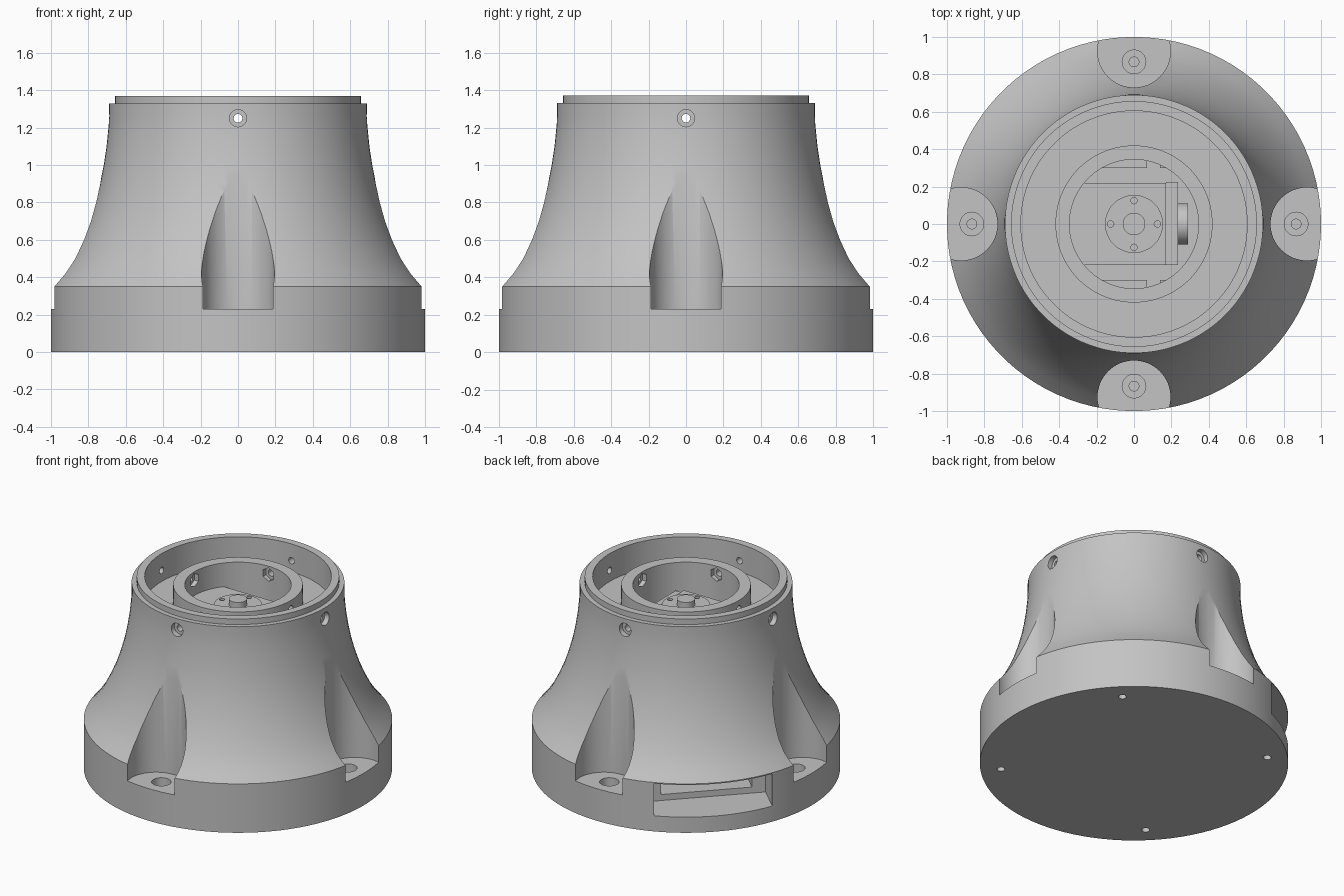
import bpy, bmesh, math
from mathutils import Matrix, Vector

if "Cube" in bpy.data.objects:
    bpy.data.objects.remove(bpy.data.objects["Cube"])

grey = bpy.data.materials.new("plain grey")
grey.diffuse_color = (0.55, 0.55, 0.55, 1)
grey.use_nodes = True
grey.node_tree.nodes["Principled BSDF"].inputs["Base Color"].default_value = grey.diffuse_color
QUARTERS = [math.radians(90 * i) for i in range(4)]
DIAGONALS = [a + math.radians(45) for a in QUARTERS]


def finish(name, bm):
    bmesh.ops.recalc_face_normals(bm, faces=bm.faces)
    me = bpy.data.meshes.new(name)
    bm.to_mesh(me)
    bm.free()
    ob = bpy.data.objects.new(name, me)
    me.materials.append(grey)
    bpy.context.collection.objects.link(ob)
    return ob


def smooth(ob):
    bpy.ops.object.select_all(action='DESELECT')
    ob.select_set(True)
    bpy.context.view_layer.objects.active = ob
    bpy.ops.object.shade_smooth_by_angle(angle=math.radians(30))


def lathe(name, profile, steps=96):
    # Started half a step round so no edge lies on the x or y axis
    bm = bmesh.new()
    t = math.pi / steps
    vs = [bm.verts.new((r * math.cos(t), r * math.sin(t), z)) for r, z in profile]
    es = [bm.edges.new(p) for p in zip(vs, vs[1:])]
    bmesh.ops.spin(bm, geom=vs + es, cent=(0, 0, 0), axis=(0, 0, 1),
                   angle=2 * math.pi, steps=steps)
    bmesh.ops.remove_doubles(bm, verts=bm.verts, dist=1e-4)
    return finish(name, bm)


def rods(name, a, b, r, sides=32, turns=(0,)):
    """Cylinder or prism from a to b, repeated around the z axis."""
    a, b = Vector(a), Vector(b)
    m = Matrix.Translation((a + b) / 2) @ (b - a).to_track_quat('Z', 'Y').to_matrix().to_4x4()
    bm = bmesh.new()
    for t in turns:
        bmesh.ops.create_cone(bm, cap_ends=True, segments=sides, radius1=r, radius2=r,
                              depth=(b - a).length, matrix=Matrix.Rotation(t, 4, 'Z') @ m)
    return finish(name, bm)


def box(name, lo, hi, turn=0):
    lo, hi = Vector(lo), Vector(hi)
    bm = bmesh.new()
    m = (Matrix.Rotation(turn, 4, 'Z') @ Matrix.Translation((lo + hi) / 2)
         @ Matrix.Diagonal((hi - lo).to_4d()))
    bmesh.ops.create_cube(bm, size=1, matrix=m)
    return finish(name, bm)


def volume(me):
    bm = bmesh.new()
    bm.from_mesh(me)
    v = bm.calc_volume(signed=True)
    bm.free()
    return v


def cut(target, cutter):
    """Subtract the cutter, keeping only a result that removed material."""
    cutter.hide_render = True
    before, tool = volume(target.data), volume(cutter.data)
    mod = target.modifiers.new("cut", 'BOOLEAN')
    mod.operation, mod.object = 'DIFFERENCE', cutter
    result = None
    for solver in ('MANIFOLD', 'EXACT', 'FLOAT'):
        mod.solver = solver
        bpy.context.view_layer.update()
        dg = bpy.context.evaluated_depsgraph_get()
        me = bpy.data.meshes.new_from_object(target.evaluated_get(dg))
        if before - tool * 1.01 < volume(me) < before - 1e-7:
            result = me
            break
    target.modifiers.remove(mod)
    if result:
        target.data = result
    bpy.data.objects.remove(cutter)


# Flared housing with top rim, annular groove, inner collar and bore
housing = lathe("housing", [
    (0, .08), (1, .08), (1, .35), (.943, .42), (.89, .5), (.84, .6), (.798, .7),
    (.765, .8), (.738, .9), (.718, 1.0), (.703, 1.1), (.693, 1.2), (.69, 1.26),
    (.69, 1.33), (.657, 1.33), (.657, 1.37), (.605, 1.37), (.605, 1.17),
    (.42, 1.17), (.42, 1.31), (.345, 1.31), (.345, .75), (0, .75)])

# Foot pockets with bolt holes on the four sides
cut(housing, rods("pocket", (.925, 0, .23), (.925, 0, 1.2), .195, 64, QUARTERS))
cut(housing, rods("bolt_head_seat", (.867, 0, .14), (.867, 0, .3), .063, 32, QUARTERS))
cut(housing, rods("bolt_hole", (.867, 0, .09), (.867, 0, .3), .026, 32, QUARTERS))

# Radial screws near the rim, with hexagonal nut seats inside the collar
cut(housing, rods("screw_seat", (.655, 0, 1.25), (.8, 0, 1.25), .046, 32, QUARTERS))
cut(housing, rods("screw_hole", (.3, 0, 1.25), (.8, 0, 1.25), .023, 32, QUARTERS))
cut(housing, rods("nut_seat", (.3, 0, 1.25), (.375, 0, 1.25), .048, 6, QUARTERS))

# Connector recess on the back left, with a deeper opening behind it
back_left = math.radians(136)
cut(housing, box("recess", (.70, -.39, .112), (1.2, .39, .342), back_left))
cut(housing, box("deep_opening", (.45, -.3, .155), (.8, .3, .305), back_left))
smooth(housing)

# Closing plate underneath, with four holes on the diagonals
base_plate = lathe("base_plate", [(0, 0), (1, 0), (1, .08), (0, .08)])
cut(base_plate, rods("plate_hole", (.867, 0, -.1), (.867, 0, .2), .026, 32, DIAGONALS))
smooth(base_plate)

# Motor block and mounting plate inside the bore
box("motor_block", (-.346, -.22, .75), (.17, .22, 1.14))
box("mount_plate", (.17, -.22, .75), (.235, .225, 1.12))
smooth(rods("side_motor", (.235, 0, .95), (.29, 0, .95), .11))
for side in (-1, 1):
    y0, y1 = sorted((side * .30, side * .36))
    box("side_ledge", (-.2, y0, .75), (.07, y1, 1.0))
    box("small_ledge", (.14, y0, .75), (.2, y1, 1.0))

# Output disc with hub and four drilled holes
horn = rods("output_disc", (0, 0, 1.13), (0, 0, 1.17), .155, 48)
cut(horn, rods("disc_hole", (.125, 0, 1.145), (.125, 0, 1.3), .017, 16, QUARTERS))
smooth(horn)
smooth(rods("hub", (0, 0, 1.16), (0, 0, 1.21), .06))
